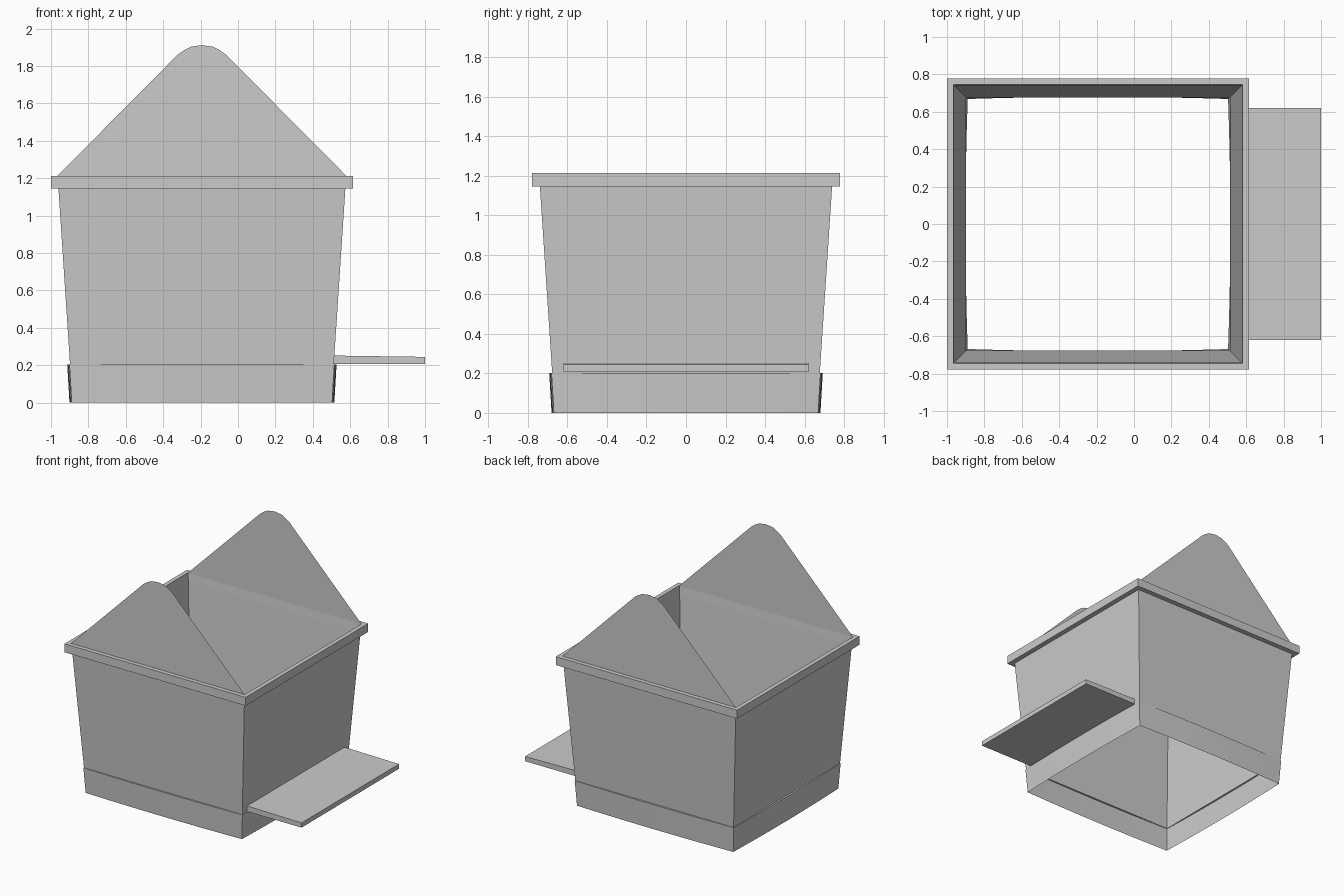
import bpy, math

if "Cube" in bpy.data.objects:
    bpy.data.objects.remove(bpy.data.objects["Cube"])

CX = -0.193          # centre of the box in x
INSET = 0.028        # the box is this much narrower (half width) in y


def make_object(name, verts, faces):
    mesh = bpy.data.meshes.new(name)
    mesh.from_pydata(verts, [], faces)
    mesh.update()
    ob = bpy.data.objects.new(name, mesh)
    bpy.context.collection.objects.link(ob)
    return ob


def ring(half, z, bow=0.0, seg=1):
    """Rectangle loop; each side can bow outwards from its corners."""
    hx, hy = half, half - INSET
    pts = []
    for side in range(4):
        a = side * math.pi / 2
        c, s = round(math.cos(a)), round(math.sin(a))
        for i in range(seg):
            t = -1 + 2 * i / seg
            u = 1 - bow * t * t / hx      # pull in near the corners
            v = t * (1 - bow / hx)
            pts.append((CX + hx * (c * u - s * v), hy * (s * u + c * v), z))
    return pts


def loft(name, profile, bow=None, seg=1, closed=False):
    """Sheet through rectangle loops given as (half width, height)."""
    bow = bow or [0] * len(profile)
    verts = []
    for (half, z), b in zip(profile, bow):
        verts += ring(half, z, b, seg)
    n, m = 4 * seg, len(profile)
    faces = []
    for k in range(m if closed else m - 1):
        a, b = k * n, (k + 1) % m * n
        for i in range(n):
            j = (i + 1) % n
            faces.append((a + i, a + j, b + j, b + i))
    return make_object(name, verts, faces)


# Flared base skirt with slightly bowed sides and a small ledge on top
loft("base_skirt", [(0.708, 0), (0.72, 0.203), (0.705, 0.203)],
     bow=[0.012, 0.012, 0], seg=8)

# Tapered open walls
loft("box_walls", [(0.705, 0.203), (0.767, 1.145)])

# Rim around the top
loft("top_rim", [(0.767, 1.145), (0.807, 1.145), (0.807, 1.213), (0.773, 1.213)],
     closed=True)

# Thin gable panels with rounded peaks
half_profile = [(0.775, 1.21), (0.13, 1.86), (0.095, 1.885), (0.06, 1.903)]
outline = half_profile + [(0, 1.912)] + [(-x, z) for x, z in reversed(half_profile)]
for name, y in (("front_gable", -0.744), ("back_gable", 0.744)):
    make_object(name, [(CX + x, y, z) for x, z in outline],
                [tuple(range(len(outline)))])

# Side shelf, top falling slightly outwards
shelf_profile = [(0.513, 0.207), (1.0, 0.207), (1.0, 0.245), (0.513, 0.252)]
verts = [(x, y, z) for y in (-0.62, 0.62) for x, z in shelf_profile]
faces = [(0, 1, 2, 3), (7, 6, 5, 4)]
faces += [(i, i + 4, (i + 1) % 4 + 4, (i + 1) % 4) for i in range(4)]
make_object("side_shelf", verts, faces)
